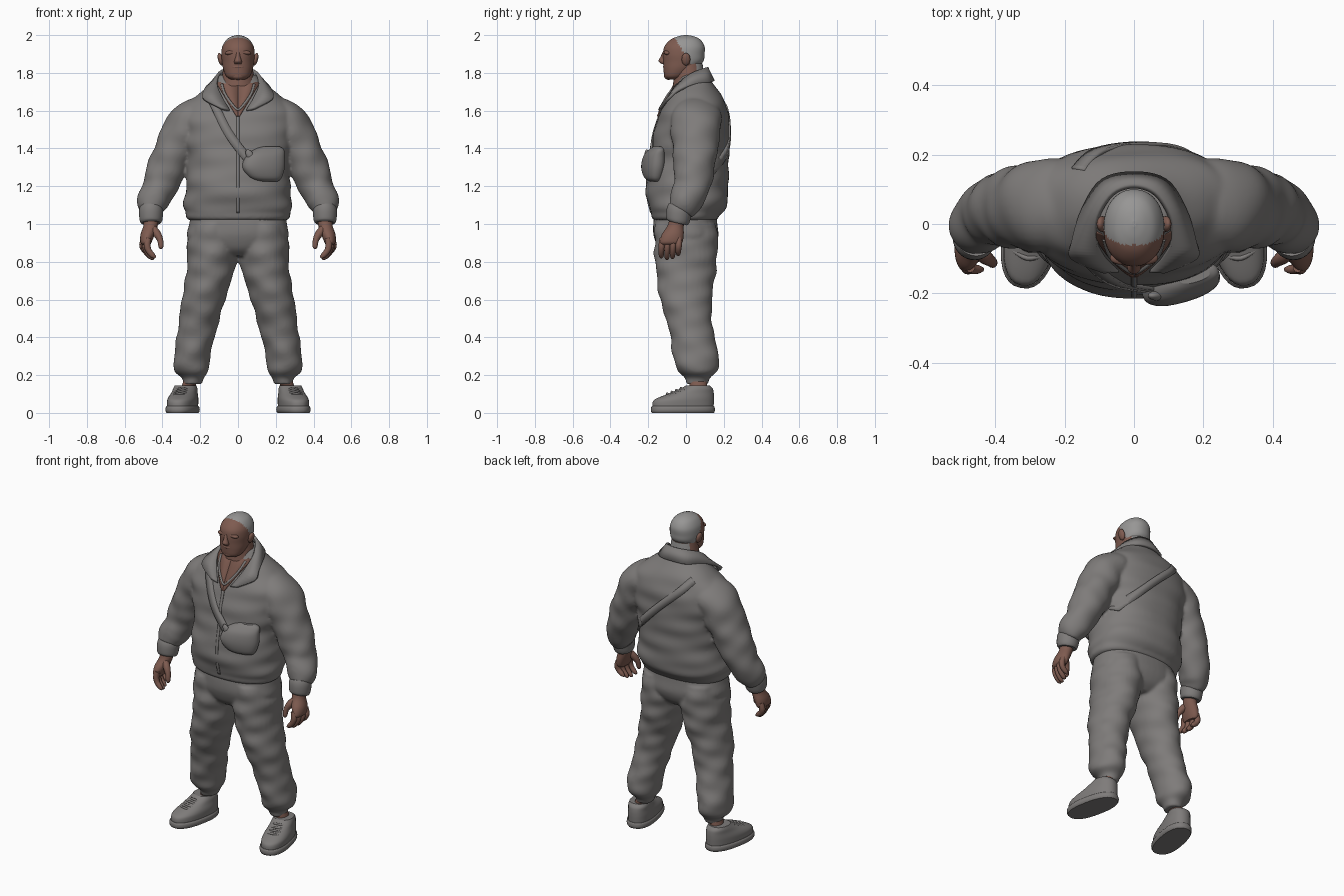
import bpy, bmesh, math
from mathutils import Vector, Matrix

cube = bpy.data.objects.get("Cube")
if cube:
    bpy.data.objects.remove(cube)


def material(name, rgb):
    m = bpy.data.materials.new(name)
    m.use_nodes = True
    m.diffuse_color = (*rgb, 1)
    m.node_tree.nodes["Principled BSDF"].inputs["Base Color"].default_value = (*rgb, 1)
    return m


CLOTH = material("grey cloth", (0.21, 0.2, 0.195))
SKIN = material("warm skin", (0.21, 0.105, 0.08))
HAIR = material("shaved grey hair", (0.31, 0.305, 0.3))


def finish(name, bm, mats, rule=None):
    bmesh.ops.recalc_face_normals(bm, faces=bm.faces)
    for f in bm.faces:
        f.smooth = len(f.verts) < 5
        if rule:
            f.material_index = int(rule(f.calc_center_median()))
    me = bpy.data.meshes.new(name)
    bm.to_mesh(me)
    bm.free()
    for m in mats:
        me.materials.append(m)
    ob = bpy.data.objects.new(name, me)
    bpy.context.collection.objects.link(ob)
    return ob


def smooth_path(keys, steps):
    """Catmull-Rom interpolation of equal-length tuples."""
    k = [Vector(p) for p in keys]
    out = []
    for i in range(len(k) - 1):
        p0, p1, p2, p3 = k[max(i - 1, 0)], k[i], k[i + 1], k[min(i + 2, len(k) - 1)]
        for s in range(steps):
            t = s / steps
            out.append(p1 + (p2 - p0) * (t / 2) + (p0 * 2 - p1 * 5 + p2 * 4 - p3) * (t * t / 2)
                       + (p1 * 3 - p0 - p2 * 3 + p3) * (t ** 3 / 2))
    return out + [k[-1]]


def loft(name, keys, mats, n=32, steps=4, power=2, yaw=0, fold=0, along=False, side=1, rule=None):
    """Skin through rings (x, y, z, half width, half depth), level or square to the path."""
    rings = smooth_path(keys, steps)
    bm = bmesh.new()
    rows = []
    for i, r in enumerate(rings):
        c = Vector(r[:3])
        u, v = Vector((math.cos(yaw), math.sin(yaw), 0)), Vector((-math.sin(yaw), math.cos(yaw), 0))
        if along:
            t = Vector(rings[min(i + 1, len(rings) - 1)][:3]) - Vector(rings[max(i - 1, 0)][:3])
            u = Vector((0, 1, 0)).cross(t).normalized()
            v = t.cross(u).normalized()
        row = []
        for j in range(n):
            a = math.tau * j / n
            ca, sa = math.cos(a), math.sin(a)
            k = 1 + fold * (math.sin(3 * a + 38 * c.z) + 0.7 * math.sin(2 * a - 61 * c.z))
            p = c + u * (math.copysign(abs(ca) ** (2 / power), ca) * r[3] * k) \
                  + v * (math.copysign(abs(sa) ** (2 / power), sa) * r[4] * k)
            row.append(bm.verts.new((p.x * side, p.y, p.z)))
        rows.append(row)
    for a, b in zip(rows, rows[1:]):
        for j in range(n):
            bm.faces.new((a[j], a[(j + 1) % n], b[(j + 1) % n], b[j]))
    bm.faces.new(rows[0])
    bm.faces.new(rows[-1])
    return finish(name, bm, mats, rule)


def fuse(name, parts, mat):
    """Melt overlapping parts into one garment."""
    bm = bmesh.new()
    for ob in parts:
        bm.from_mesh(ob.data)
        bpy.data.objects.remove(ob)
    ob = finish(name, bm, [mat])
    remesh = ob.modifiers.new("melt", "REMESH")
    remesh.mode, remesh.voxel_size, remesh.use_smooth_shade = "VOXEL", .009, True
    soften = ob.modifiers.new("soften", "SMOOTH")
    soften.factor, soften.iterations = .5, 5


def ribbon(name, edge_a, edge_b, mat, thick, steps=5):
    """Thin cloth strip between two edges."""
    bm = bmesh.new()
    a = [bm.verts.new(p) for p in smooth_path(edge_a, steps)]
    b = [bm.verts.new(p) for p in smooth_path(edge_b, steps)]
    for i in range(len(a) - 1):
        bm.faces.new((a[i], a[i + 1], b[i + 1], b[i]))
    ob = finish(name, bm, [mat])
    mod = ob.modifiers.new("thickness", "SOLIDIFY")
    mod.thickness, mod.offset = thick, 0


def ball(name, centre, size, mat, tilt=0):
    bm = bmesh.new()
    mx = Matrix.Translation(centre) @ Matrix.Rotation(tilt, 4, "Y") @ Matrix.Diagonal((*size, 1))
    bmesh.ops.create_uvsphere(bm, u_segments=20, v_segments=12, radius=1, matrix=mx)
    finish(name, bm, [mat])


def mirrored(half):
    return [(-x, y, z) for x, y, z in half[:0:-1]] + half


# Jacket body and hem
torso = [(0, 0, 1.05, .272, .182), (0, .01, 1.1, .287, .208), (0, .005, 1.2, .275, .218),
         (0, .02, 1.35, .272, .208), (0, .027, 1.45, .295, .203), (0, .038, 1.55, .31, .19),
         (0, .045, 1.62, .29, .17), (0, .05, 1.68, .222, .14), (0, .045, 1.74, .145, .1),
         (0, .04, 1.79, .1, .07)]
jacket = [loft("jacket_body", torso, [CLOTH], n=72, steps=7, power=2.3, fold=.013),
          loft("jacket_hem", [(0, -.005, 1.02, .258, .165), (0, -.005, 1.035, .275, .177),
                              (0, 0, 1.07, .277, .184), (0, .002, 1.085, .27, .18)],
               [CLOTH], n=48, power=2.3)]


def on_torso(x, z, face, off=.006):
    """Point on the front (-1) or back (1) of the jacket."""
    lo, hi = next((a, b) for a, b in zip(torso, torso[1:]) if a[2] <= z <= b[2])
    r = Vector(lo).lerp(Vector(hi), (z - lo[2]) / (hi[2] - lo[2]))
    q = max(0, 1 - abs(x / r[3]) ** 2.3) ** (1 / 2.3)
    return (x, r[1] + face * (r[4] * q + off), z)


# Bare chest in the open neckline
chest_z = [1.57, 1.6, 1.64, 1.68, 1.72, 1.75]
for side, tag in ((1, "left_"), (-1, "right_")):
    ribbon(tag + "bare_chest", [on_torso(0, z, -1) for z in chest_z],
           [on_torso(side * (z - 1.555) * .6, z, -1) for z in chest_z], SKIN, .008)

# Fold-down collar, zip, chest chain
collar_in = [(0, .11, 1.828), (.062, .088, 1.82), (.105, .02, 1.79), (.108, -.05, 1.73),
             (.085, -.092, 1.67), (.045, -.135, 1.6)]
collar_out = [(0, .145, 1.755), (.09, .125, 1.75), (.145, .045, 1.74), (.178, -.045, 1.705),
              (.182, -.095, 1.662), (.09, -.137, 1.612)]
ribbon("collar", mirrored(collar_in), mirrored(collar_out), CLOTH, .016)
zip_z = [1.06, 1.15, 1.25, 1.35, 1.45, 1.57]
ribbon("zip", [on_torso(-.008, z, -1, .002) for z in zip_z],
       [on_torso(.008, z, -1, .002) for z in zip_z], CLOTH, .006)
chain = mirrored([(0, -.14, 1.605), (.035, -.122, 1.638), (.07, -.09, 1.69), (.085, -.045, 1.74)])
loft("neck_chain", [(*p, .007, .007) for p in chain], [CLOTH], n=8, along=True)

# Crossbody strap and pouch
for face, label, line in ((-1, "front", [(-.155, 1.69), (-.12, 1.62), (-.05, 1.48), (.04, 1.36), (.1, 1.3)]),
                          (1, "back", [(-.16, 1.68), (-.1, 1.61), (.03, 1.49), (.15, 1.37), (.25, 1.27)])):
    ribbon("strap_" + label, [on_torso(x - .018, z - .014, face, .002) for x, z in line],
           [on_torso(x + .018, z + .014, face, .002) for x, z in line], CLOTH, .014)
loft("pouch", [(.165, -.165, 1.225, .045, .02), (.148, -.175, 1.245, .085, .038), (.135, -.175, 1.3, .115, .052),
               (.145, -.168, 1.36, .105, .048), (.165, -.155, 1.395, .08, .032), (.175, -.15, 1.41, .045, .018)],
     [CLOTH], power=2.4, yaw=.28)
ball("strap_buckle", (.065, -.207, 1.36), (.02, .014, .038), CLOTH, -.5)

# Trouser seat
trousers = [loft("trouser_seat", [(0, 0, .83, .09, .1), (0, 0, .87, .2, .145), (0, 0, .93, .268, .17),
                                  (0, -.003, 1.0, .258, .17), (0, -.003, 1.06, .25, .162)],
                 [CLOTH], n=48, power=2.3, fold=.005)]

# Neck and head
loft("neck", [(0, .03, 1.62, .11, .1), (0, .02, 1.7, .1, .092), (0, .015, 1.78, .085, .08),
              (0, .01, 1.85, .075, .078)], [SKIN, HAIR], rule=lambda p: p.y > .055 and p.z > 1.77)
loft("head", [(0, -.066, 1.764, .035, .03), (0, -.056, 1.782, .062, .058), (0, -.035, 1.82, .078, .084),
              (0, -.015, 1.86, .085, .106), (0, -.012, 1.9, .088, .11), (0, -.008, 1.94, .083, .106),
              (0, -.003, 1.975, .062, .08), (0, 0, 1.993, .033, .044), (0, 0, 2.0, .006, .008)],
     [SKIN, HAIR], n=64, steps=6, power=2.15,
     rule=lambda p: p.z > 1.79 and p.y > -.05 + (1.97 - p.z) * .6)
loft("nose", [(0, -.11, 1.912, .01, .012), (0, -.118, 1.885, .013, .017), (0, -.123, 1.862, .02, .022),
              (0, -.115, 1.848, .018, .015)], [SKIN], n=16)
ball("moustache", (0, -.104, 1.832), (.038, .018, .012), SKIN)
ball("lower_lip", (0, -.105, 1.81), (.026, .012, .008), SKIN)
ball("chin", (0, -.092, 1.785), (.038, .024, .022), SKIN)

for side, tag in ((1, "left_"), (-1, "right_")):
    # Face details
    ball(tag + "ear", (side * .092, .0, 1.872), (.014, .023, .034), SKIN, side * .25)
    ball(tag + "brow", (side * .034, -.098, 1.908), (.036, .02, .013), SKIN, side * .12)

    # Sleeve and cuff
    jacket.append(loft(
        tag + "sleeve", [(.15, .05, 1.59, .075, .11), (.21, .052, 1.572, .102, .13), (.27, .053, 1.515, .117, .134),
                         (.33, .048, 1.4, .108, .12), (.382, .042, 1.28, .104, .107), (.418, .028, 1.19, .09, .095),
                         (.452, -.005, 1.115, .083, .088), (.46, -.03, 1.065, .06, .066)],
        [CLOTH], steps=7, fold=.026, along=True, side=side))
    loft(tag + "cuff", [(.458, -.03, 1.085, .06, .066), (.46, -.036, 1.065, .064, .068),
                        (.461, -.042, 1.02, .06, .062), (.461, -.045, 1.005, .052, .052)],
         [CLOTH], along=True, side=side)

    # Hand
    loft(tag + "palm", [(.46, -.045, 1.03, .04, .042), (.463, -.055, .99, .038, .043), (.478, -.07, .945, .038, .058),
                        (.487, -.078, .905, .03, .06), (.485, -.08, .89, .02, .05)], [SKIN], n=24, side=side)
    for i, finger in enumerate(("little", "ring", "middle", "index")):
        x, y, d = .505 - .008 * i, -.035 - .03 * i, (.02, .004, 0, .008)[i]
        loft(tag + finger + "_finger", [(x - .008, y, .925, .015, .015), (x, y - .003, .89, .018, .017),
                                        (x - .008, y - .005, .855 + d / 2, .016, .015),
                                        (x - .03, y - .006, .825 + d, .014, .013),
                                        (x - .045, y - .006, .815 + d, .006, .006)],
             [SKIN], n=12, along=True, side=side)
    loft(tag + "thumb", [(.455, -.075, .98, .02, .02), (.43, -.095, .95, .021, .021), (.412, -.108, .915, .016, .016),
                         (.408, -.114, .88, .013, .013), (.41, -.116, .868, .005, .005)],
         [SKIN], n=12, along=True, side=side)

    # Trouser leg and ankle
    trousers.append(loft(
        tag + "trouser_leg", [(.24, .06, .152, .048, .058), (.238, .062, .185, .058, .068), (.246, .06, .225, .092, .105),
                              (.243, .053, .3, .095, .122), (.214, .025, .45, .104, .117), (.183, 0, .6, .115, .138),
                              (.146, 0, .75, .126, .158), (.135, 0, .88, .134, .168), (.125, 0, 1.0, .125, .163)],
        [CLOTH], steps=7, fold=.026, side=side))
    loft(tag + "ankle", [(.275, .072, .1, .034, .042), (.262, .066, .14, .036, .046),
                         (.242, .062, .2, .038, .05)], [SKIN], side=side)

    # Shoe, sole and laces; rows are height, back, toe, half width
    def shoe_rings(rows):
        return [(.29 - .1 * (b + t), (b + t) / 2, z, w, (b - t) / 2) for z, b, t, w in rows]
    loft(tag + "shoe", shoe_rings([(.02, .148, -.18, .074), (.06, .15, -.178, .075), (.08, .15, -.15, .073),
                                   (.105, .148, -.085, .066), (.128, .142, -.03, .062), (.145, .125, .0, .056)]),
         [CLOTH], power=2.3, yaw=.2, side=side)
    loft(tag + "sole", shoe_rings([(0, .15, -.183, .076), (.012, .155, -.188, .082), (.028, .154, -.187, .081),
                                   (.036, .15, -.182, .075)]), [CLOTH], power=2.4, yaw=.2, side=side)
    for i in range(4):
        y, z = -.093 + .024 * i, .101 + .01 * i
        x = .29 - .2 * y
        loft(tag + "lace_%d" % (i + 1), [(x - .04, y, z - .012, .007, .007), (x, y - .006, z, .007, .007),
                                         (x + .04, y + .016, z - .012, .007, .007)],
             [CLOTH], n=8, along=True, side=side)

fuse("jacket", jacket, CLOTH)
fuse("trousers", trousers, CLOTH)
